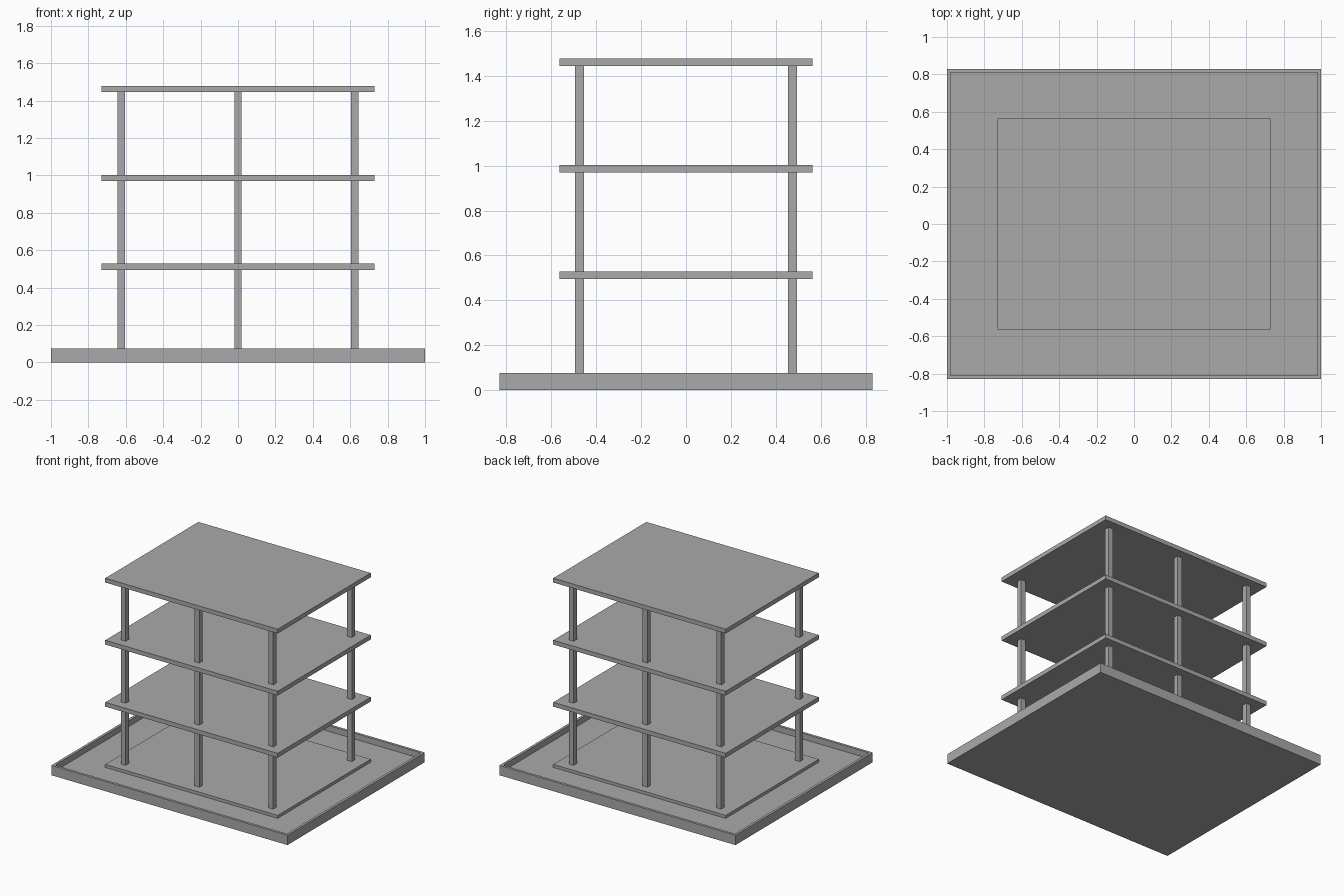
import bpy
import bmesh
from mathutils import Matrix, Vector

default = bpy.data.objects.get("Cube")
if default:
    bpy.data.objects.remove(default, do_unlink=True)

GREY = (0.4, 0.4, 0.4, 1)
concrete = bpy.data.materials.new("concrete_grey")
concrete.use_nodes = True
concrete.diffuse_color = GREY
concrete.node_tree.nodes["Principled BSDF"].inputs["Base Color"].default_value = GREY


def box(name, half_x, half_y, bottom, top, x=0, y=0, rim=0, floor=0):
    """Add a box; a rim width turns it into an open tray with the given floor height."""
    bm = bmesh.new()
    centre = Vector((x, y, (bottom + top) / 2))
    size = Matrix.Diagonal((2 * half_x, 2 * half_y, top - bottom, 1))
    bmesh.ops.create_cube(bm, size=1, matrix=Matrix.Translation(centre) @ size)
    if rim:
        bm.normal_update()
        lid = [f for f in bm.faces if f.normal.z > 0.9]
        bmesh.ops.inset_region(bm, faces=lid, thickness=rim)
        well = bmesh.ops.extrude_face_region(bm, geom=lid)["geom"]
        bmesh.ops.delete(bm, geom=lid, context="FACES")
        for v in well:
            if isinstance(v, bmesh.types.BMVert):
                v.co.z = floor
        bmesh.ops.recalc_face_normals(bm, faces=bm.faces)
    mesh = bpy.data.meshes.new(name)
    bm.to_mesh(mesh)
    bm.free()
    mesh.materials.append(concrete)
    obj = bpy.data.objects.new(name, mesh)
    bpy.context.collection.objects.link(obj)
    return obj


# Base tray with a raised rim
box("base_tray", 1, 0.83, 0, 0.075, rim=0.028, floor=0.03)

# Floor slabs, evenly spaced
STOREY, THICK, GROUND_TOP = 0.475, 0.033, 0.053
names = ("ground_slab", "first_floor_slab", "second_floor_slab", "roof_slab")
for level, name in enumerate(names):
    top = GROUND_TOP + level * STOREY
    box(name, 0.73, 0.563, top - THICK, top)

# Square columns, one per storey at each grid point
for level in range(3):
    base = GROUND_TOP + level * STOREY
    for side, y in (("front", -0.475), ("back", 0.475)):
        for place, x in (("right", -0.625), ("middle", 0), ("left", 0.625)):
            box(f"{side}_{place}_column_{level + 1}", 0.02, 0.02,
                base, base + STOREY - THICK, x, y)
